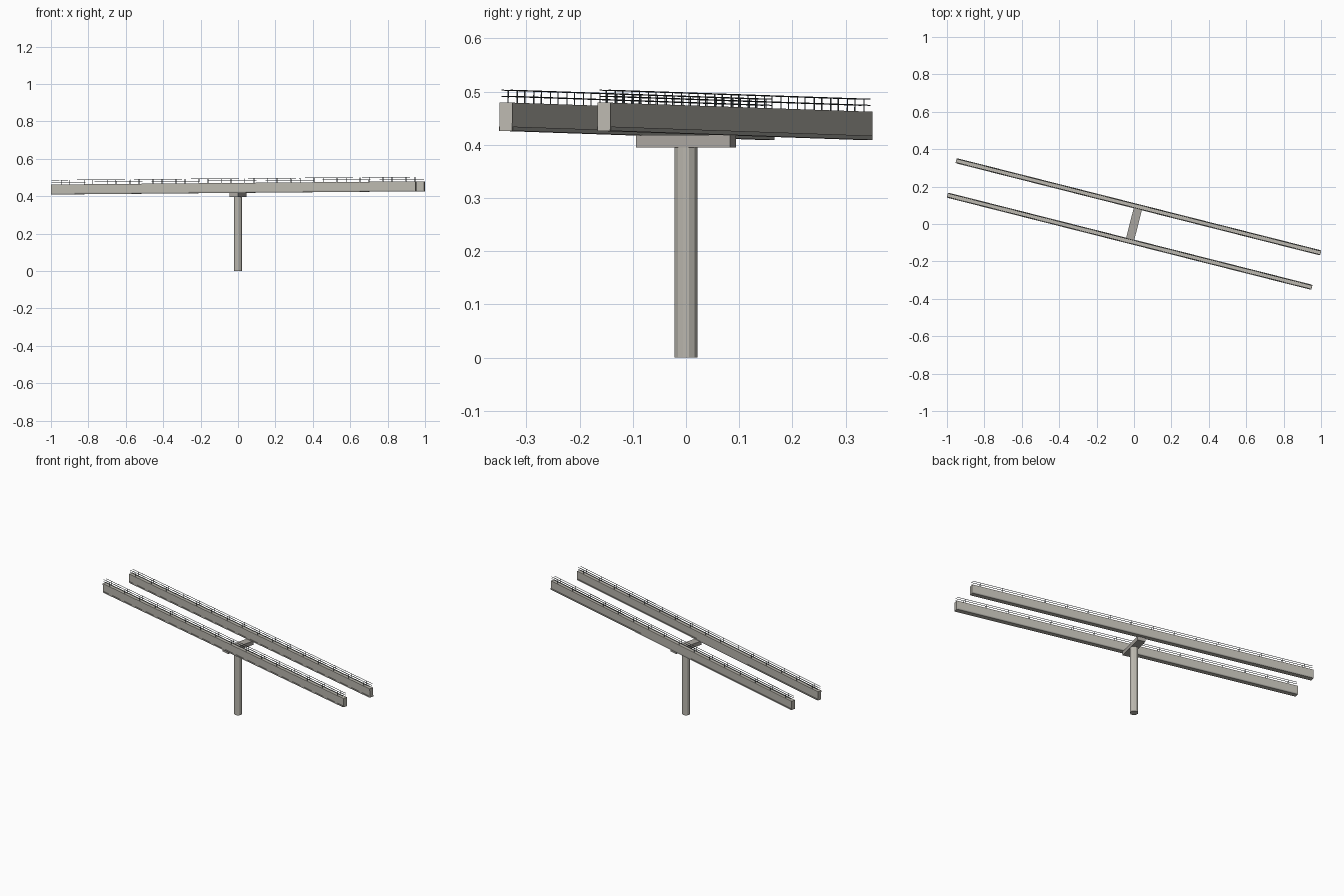
import bpy, math
from mathutils import Matrix

if "Cube" in bpy.data.objects:
    bpy.data.objects.remove(bpy.data.objects["Cube"])

HEADING = math.radians(-14.2)   # direction of the track seen from above
GRADE = -0.0085                 # gentle climb towards +x
LENGTH, WIDTH, HEIGHT = 2.01, 0.025, 0.053
GAP = 0.095                     # beam offset from the centre line
MID_Z = 0.444


def material(name, rgb):
    m = bpy.data.materials.new(name)
    m.diffuse_color = (*rgb, 1)
    m.use_nodes = True
    m.node_tree.nodes["Principled BSDF"].inputs["Base Color"].default_value = m.diffuse_color
    return m


concrete = material("concrete", (0.50, 0.48, 0.43))
cap_concrete = material("cap_concrete", (0.40, 0.38, 0.35))
strip_grey = material("strip_grey", (0.38, 0.37, 0.34))
steel = material("dark_steel", (0.08, 0.10, 0.11))

turn = Matrix.Rotation(HEADING, 4, 'Z')
track = Matrix.Translation((0, 0, MID_Z)) @ turn @ Matrix.Rotation(GRADE, 4, 'Y')


def box_mesh(boxes):
    """One mesh from a list of (centre, size) boxes."""
    verts, faces = [], []
    for c, s in boxes:
        n = len(verts)
        verts += [tuple(c[i] + d[i] * s[i] / 2 for i in range(3))
                  for d in ((x, y, z) for z in (-1, 1)
                            for x, y in ((-1, -1), (1, -1), (1, 1), (-1, 1)))]
        faces += [[n + i for i in f] for f in
                  ((3, 2, 1, 0), (4, 5, 6, 7), (0, 1, 5, 4),
                   (1, 2, 6, 5), (2, 3, 7, 6), (3, 0, 4, 7))]
    me = bpy.data.meshes.new("boxes")
    me.from_pydata(verts, [], faces)
    return me


def add(name, boxes, matrix, mat):
    me = box_mesh(boxes)
    me.materials.append(mat)
    ob = bpy.data.objects.new(name, me)
    bpy.context.collection.objects.link(ob)
    ob.matrix_world = matrix
    return ob


for label, side in (("front", -1), ("back", 1)):
    y = side * GAP
    # guideway beam
    add(label + "_beam", [((0, y, 0), (LENGTH, WIDTH, HEIGHT))], track, concrete)
    # thin strips along the lower edges
    add(label + "_edge_strips",
        [((0, y + s * WIDTH / 2, -HEIGHT / 2 + 0.004), (LENGTH - 0.01, 0.003, 0.008))
         for s in (-1, 1)], track, strip_grey)
    # railings: two rails and sixteen posts per edge
    top, t = HEIGHT / 2, 0.0018
    parts = []
    for s in (-1, 1):
        ry = y + s * 0.0088
        parts += [((0, ry, top + h), (LENGTH - 0.008, t, t)) for h in (0.012, 0.0235)]
        parts += [((-0.9525 + 0.127 * i, ry, top + 0.012), (t, t, 0.024))
                  for i in range(16)]
    add(label + "_railing", parts, track, steel)

# crosshead carrying both beams
add("crosshead", [((0, 0, 0.4065), (0.045, 0.182, 0.023))], turn, cap_concrete)

# twelve-sided column
bpy.ops.mesh.primitive_cylinder_add(vertices=12, radius=0.0222, depth=0.396,
                                    location=(0, 0, 0.198), rotation=(0, 0, HEADING))
column = bpy.context.object
column.name = "column"
column.data.materials.append(concrete)
